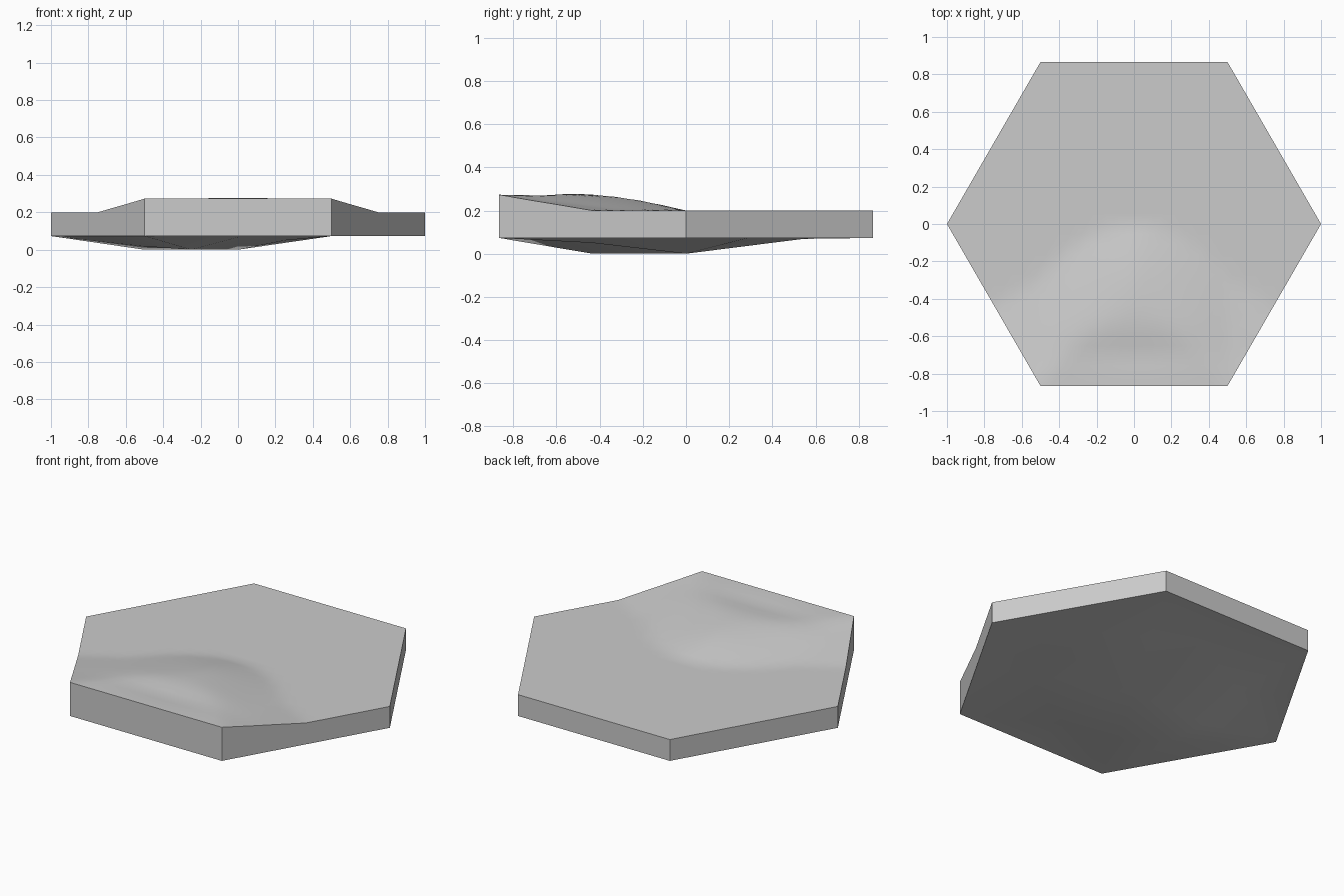
import bpy, bmesh, math
from mathutils import Vector

if "Cube" in bpy.data.objects:
    bpy.data.objects.remove(bpy.data.objects["Cube"])

RIM, TOP, RISE, N = 0.073, 0.2, 0.073, 16
CORNERS = [Vector((math.cos(k * math.pi / 3), math.sin(k * math.pi / 3), 0)) for k in range(6)]
CENTRE = Vector((0, 0, 0))


def top_height(x, y):
    """Flat ground with a raised bank at the front."""
    a = min(abs(x) / 0.5, 1)
    foot = -0.289 * a ** 2 - max(abs(x) - 0.5, 0) * 0.577
    t = max(0, min(1, (foot - y) / (0.49 + 0.087 * a)))
    blend = a * t + (1 - a) * math.sin(t * math.pi / 2)
    # faint crest behind the front edge, slight dip before it
    crest = 0.004 * math.exp(-(x / 0.3) ** 2 - ((y + 0.53) / 0.1) ** 2)
    dip = 0.008 * math.exp(-(x / 0.35) ** 2 - ((y + 0.7) / 0.08) ** 2)
    return TOP + RISE * blend + crest - dip


bm = bmesh.new()


def add_face(points):
    bm.faces.new([bm.verts.new(p) for p in points])


def lifted(p):
    return Vector((p.x, p.y, top_height(p.x, p.y)))


# top surface and side walls, one sixth at a time
for k in range(6):
    a, b = CORNERS[k], CORNERS[(k + 1) % 6]

    def at(i, j):
        return lifted(a * (i / N) + b * (j / N))

    for i in range(N):
        for j in range(N - i):
            add_face([at(i, j), at(i + 1, j), at(i, j + 1)])
            if i + j < N - 1:
                add_face([at(i + 1, j), at(i + 1, j + 1), at(i, j + 1)])
    for i in range(N):
        p, q = at(N - i, i), at(N - i - 1, i + 1)
        add_face([p, Vector((p.x, p.y, RIM)), Vector((q.x, q.y, RIM)), q])

# underside: heights of spoke midpoints and sector centres, counted round from +x
spoke_z = [RIM, RIM, RIM - 0.006, 0, 0, 0.05]
sector_z = [RIM, RIM, RIM, 0.018, RIM - 0.006, RIM]


def under(p, z):
    return Vector((p.x, p.y, z))


for k in range(6):
    n = (k + 1) % 6
    a, b = CORNERS[k], CORNERS[n]
    hub = under((a + b) / 3, sector_z[k])
    ring = [CENTRE, under(b / 2, spoke_z[n]), under(b, RIM), under((a + b) / 2, RIM),
            under(a, RIM), under(a / 2, spoke_z[k])]
    for i in range(6):
        add_face([hub, ring[i], ring[(i + 1) % 6]])

bmesh.ops.remove_doubles(bm, verts=bm.verts, dist=1e-5)
# fix winding explicitly: each face points away from the slab middle
for f in bm.faces:
    f.normal_update()
    if f.normal.dot(f.calc_center_median() - Vector((0, 0, 0.13))) < 0:
        f.normal_flip()

mesh = bpy.data.meshes.new("hex_tile")
bm.to_mesh(mesh)
bm.free()
tile = bpy.data.objects.new("hex_tile", mesh)
bpy.context.collection.objects.link(tile)
bpy.context.view_layer.objects.active = tile
tile.select_set(True)
bpy.ops.object.shade_smooth_by_angle(angle=math.radians(30))
